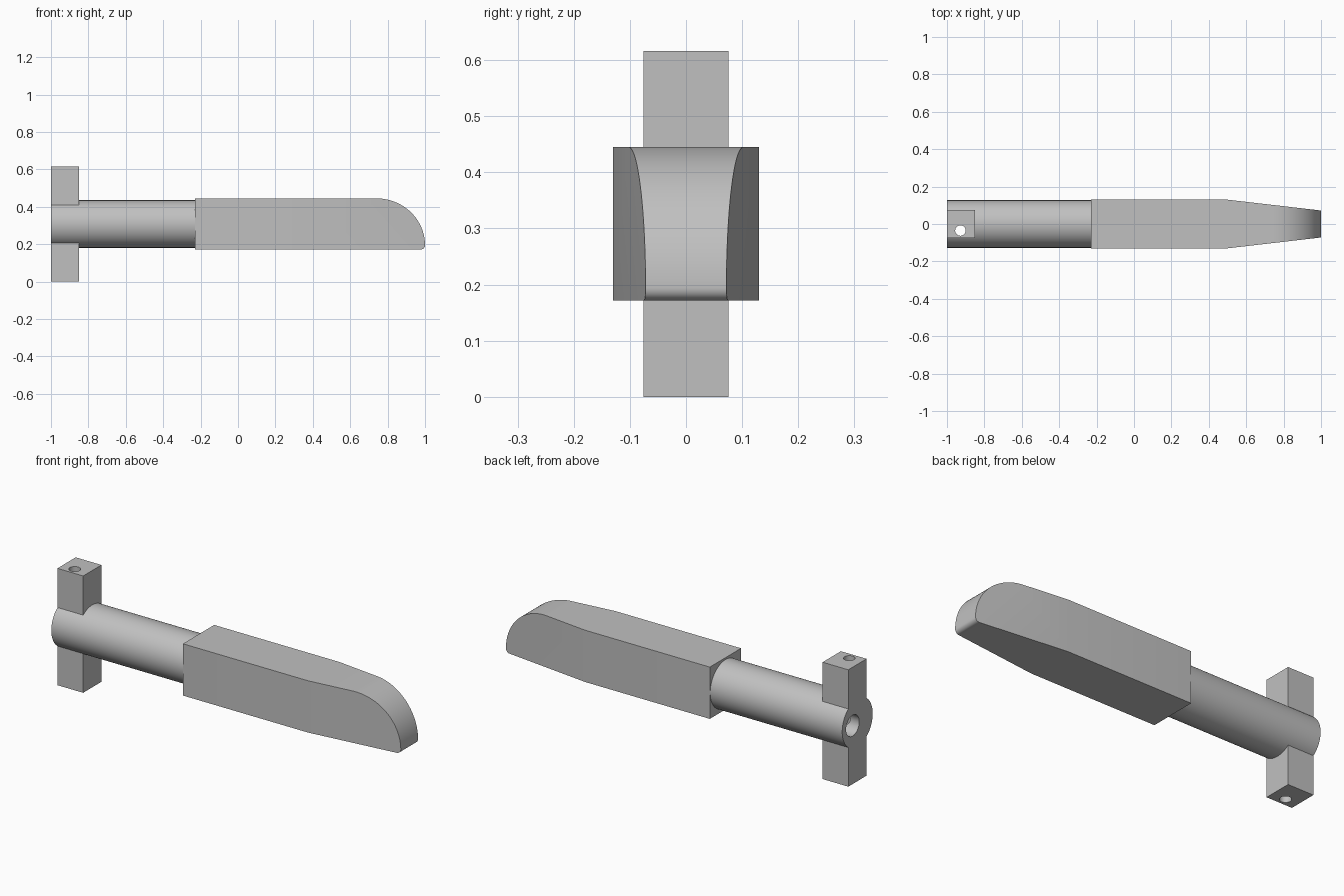
import bpy
import bmesh
import math

if "Cube" in bpy.data.objects:
    bpy.data.objects.remove(bpy.data.objects["Cube"], do_unlink=True)

grey = bpy.data.materials.new("plain grey")
grey.use_nodes = True
colour = (0.53, 0.53, 0.53, 1)
grey.diffuse_color = colour
grey.node_tree.nodes["Principled BSDF"].inputs["Base Color"].default_value = colour

AXIS_Z = 0.308      # height of the shaft axis
BLADE_BACK = -0.23  # where shaft and blade meet
BLADE_LOW, BLADE_TOP = 0.172, 0.445


def finish(obj):
    obj.data.materials.clear()
    obj.data.materials.append(grey)
    bpy.ops.object.select_all(action="DESELECT")
    obj.select_set(True)
    bpy.context.view_layer.objects.active = obj
    bpy.ops.object.shade_smooth_by_angle(angle=math.radians(30))


def cylinder(name, radius, start, end, y=0.0, along_x=True, x=0.0):
    """Cylinder along x, or along z at the given x."""
    mid = (start + end) / 2
    bpy.ops.mesh.primitive_cylinder_add(
        vertices=64, radius=radius, depth=end - start,
        location=(mid, y, AXIS_Z) if along_x else (x, y, mid),
        rotation=(0, math.pi / 2 if along_x else 0, 0))
    obj = bpy.context.object
    obj.name = name
    return obj


def combine(target, other, operation):
    mod = target.modifiers.new("combine", "BOOLEAN")
    mod.operation = operation
    mod.solver = "EXACT"
    mod.object = other
    bpy.ops.object.select_all(action="DESELECT")
    target.select_set(True)
    bpy.context.view_layer.objects.active = target
    bpy.ops.object.modifier_apply(modifier=mod.name)
    bpy.data.objects.remove(other, do_unlink=True)


# Round shaft with a crossbar at its end
shaft = cylinder("shaft_with_crossbar", 0.127, -1, BLADE_BACK + 0.01)
bpy.ops.mesh.primitive_cube_add(size=1, location=(-0.925, 0, AXIS_Z))
crossbar = bpy.context.object
crossbar.scale = (0.15, 0.152, 2 * AXIS_Z)
combine(shaft, crossbar, "UNION")

# Off-centre bore along the shaft and pin hole through the crossbar
combine(shaft, cylinder("bore", 0.055, -1.1, BLADE_BACK, y=0.04), "DIFFERENCE")
combine(shaft, cylinder("pin_hole", 0.028, -0.1, 0.75, y=-0.035,
                        along_x=False, x=-0.928), "DIFFERENCE")
finish(shaft)


# Blade: side profile with a rounded nose, narrowing towards the tip
def arc(cx, cz, rx, rz, start, end, steps):
    angles = [math.radians(start + (end - start) * i / steps) for i in range(steps + 1)]
    return [(cx + rx * math.cos(a), cz + rz * math.sin(a)) for a in angles]


TAPER = 0.5
LIP = 0.022
nose = arc(0.74, BLADE_LOW + LIP, 0.26, BLADE_TOP - BLADE_LOW - LIP, 90, 0, 32)
lip = arc(1 - LIP, BLADE_LOW + LIP, LIP, LIP, 0, -90, 8)[1:]
profile = ([(BLADE_BACK, BLADE_LOW), (BLADE_BACK, BLADE_TOP), (TAPER, BLADE_TOP)]
           + nose + lip + [(TAPER, BLADE_LOW)])


def half_width(x):
    return 0.13 - 0.058 * max(0, x - TAPER) / (1 - TAPER)


bm = bmesh.new()
sides = [[bm.verts.new((x, s * half_width(x), z)) for x, z in profile] for s in (-1, 1)]
for ring in sides:
    bm.faces.new(ring[:3] + ring[-1:])
    bm.faces.new(ring[2:])
front, back = sides
for i in range(len(profile)):
    j = (i + 1) % len(profile)
    bm.faces.new((front[i], front[j], back[j], back[i]))
bmesh.ops.recalc_face_normals(bm, faces=bm.faces)
mesh = bpy.data.meshes.new("blade")
bm.to_mesh(mesh)
bm.free()
blade = bpy.data.objects.new("blade", mesh)
bpy.context.collection.objects.link(blade)
finish(blade)
